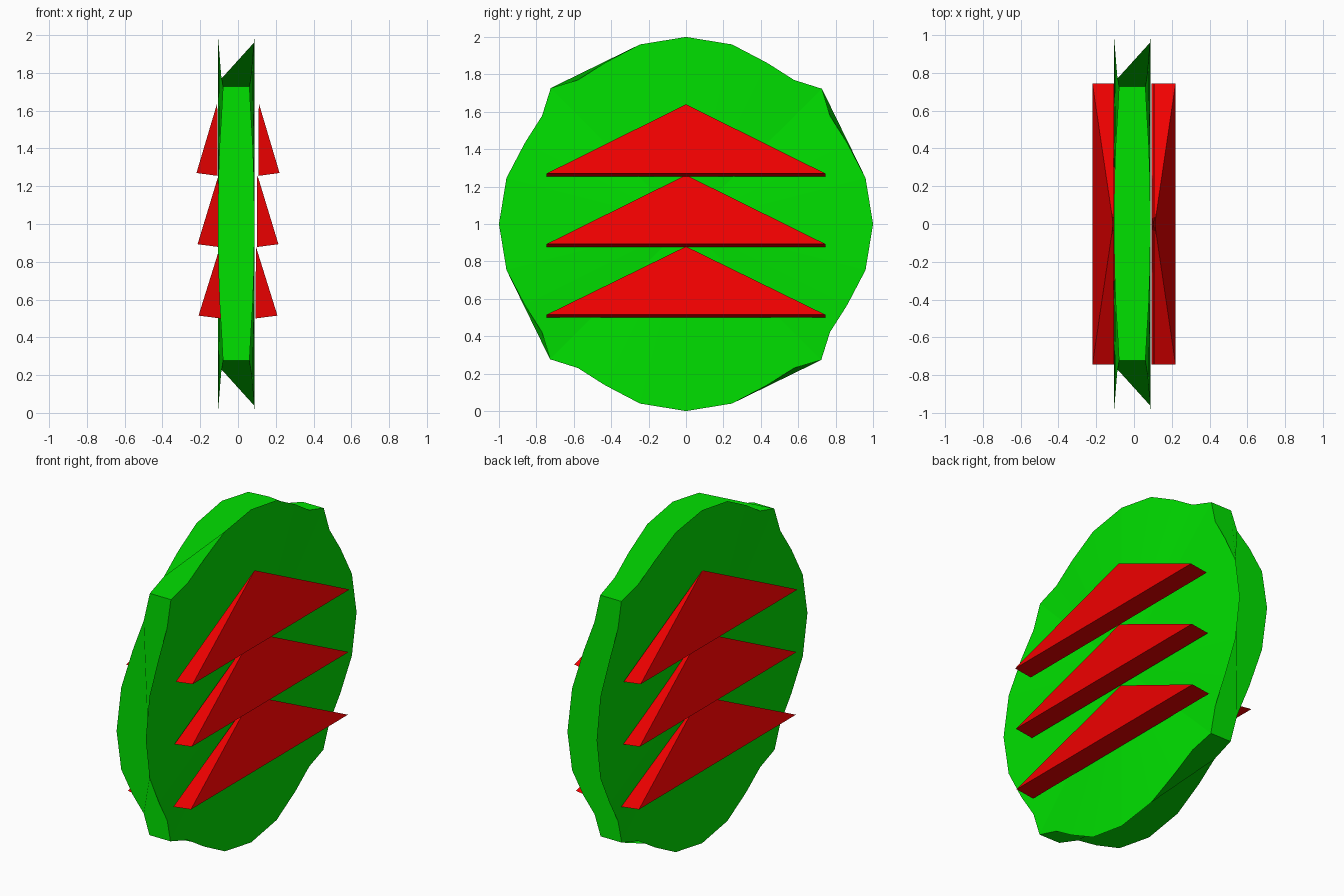
import bpy
from mathutils import Vector

if "Cube" in bpy.data.objects:
    bpy.data.objects.remove(bpy.data.objects["Cube"])


def material(name, rgb):
    m = bpy.data.materials.new(name)
    m.diffuse_color = (*rgb, 1)
    m.use_nodes = True
    m.node_tree.nodes["Principled BSDF"].inputs["Base Color"].default_value = m.diffuse_color
    return m


def make(name, verts, faces, mat):
    me = bpy.data.meshes.new(name)
    me.from_pydata(verts, [], faces)
    me.materials.append(mat)
    me.update()
    ob = bpy.data.objects.new(name, me)
    bpy.context.collection.objects.link(ob)
    return ob


green = material("green", (0.0, 0.75, 0.0))
red = material("red", (0.87, 0.0, 0.0))

# Disc: half of one scalloped side (along, outward, half thickness), mirrored and turned 4 times
half = [(0.0, 1.0, 0.097), (0.246, 0.96, 0.094), (0.433, 0.862, 0.087),
        (0.578, 0.77, 0.078), (0.723, 0.727, 0.07)]
side = [(-a, r, t) for a, r, t in half[:0:-1]] + half[:-1]   # 8 points
ring = []
for k in range(4):
    for a, r, t in side:
        for _ in range(k):
            a, r = r, -a
        ring.append((a, r, t))
n = len(ring)
CX = -0.0095
verts = [(CX + t, y, z + 1) for y, z, t in ring]
verts += [(CX - t, y, z + 1) for y, z, t in ring]
verts += [(CX + 0.097, 0, 1), (CX - 0.097, 0, 1)]
faces = []
for i in range(n):
    j = (i + 1) % n
    faces += [(2 * n, j, i), (2 * n + 1, n + i, n + j)]
# Each of the four rim sides is a single many-sided face
for k in range(4):
    idx = [(8 * k + i) % n for i in range(9)]
    faces.append(idx + [n + i for i in reversed(idx)])
make("disc", verts, faces, green)

# Three wedge-shaped chevrons on each side of the disc
rows = [(0.11, 1.64, 0.22, 1.27, 0.108, 1.255),
        (0.102, 1.262, 0.214, 0.893, 0.1, 0.878),
        (0.095, 0.88, 0.209, 0.515, 0.092, 0.5)]
W = 0.745
for k, (ax, az, ox, oz, ix, iz) in enumerate(rows):
    for s, label in ((1, "right"), (-1, "left")):
        v = [(s * ax, 0, az), (s * ox, -W, oz), (s * ox, W, oz),
             (s * ix, W, iz), (s * ix, -W, iz)]
        f = [(0, 1, 2), (0, 2, 3), (0, 3, 4), (0, 4, 1), (1, 4, 3, 2)]
        if s < 0:
            f = [q[::-1] for q in f]
        make(f"chevron_{label}_{k + 1}", v, f, red)
